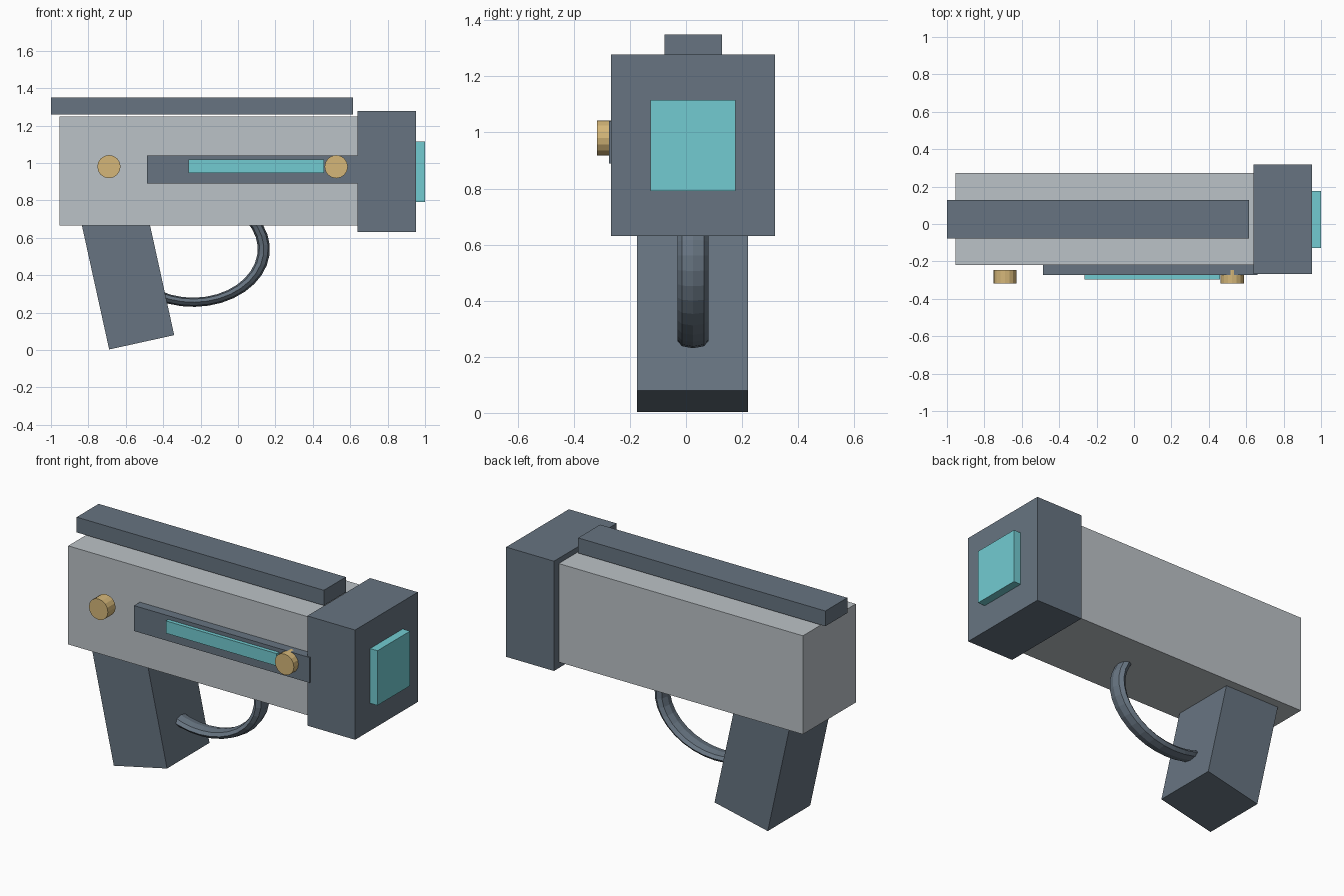
import bpy, bmesh, math
from mathutils import Matrix, Vector

if "Cube" in bpy.data.objects:
    bpy.data.objects.remove(bpy.data.objects["Cube"])

MID_Y = 0.025  # symmetry plane of the main parts


def material(name, rgb):
    m = bpy.data.materials.new(name)
    m.diffuse_color = (*rgb, 1)
    m.use_nodes = True
    m.node_tree.nodes["Principled BSDF"].inputs["Base Color"].default_value = m.diffuse_color
    return m


SLATE = material("slate", (0.135, 0.175, 0.22))
CYAN = material("cyan", (0.17, 0.60, 0.64))
BRASS = material("brass", (0.66, 0.47, 0.19))
LIGHT = material("light_grey", (0.50, 0.54, 0.57))


def finish(name, bm, mat):
    bmesh.ops.recalc_face_normals(bm, faces=bm.faces)
    me = bpy.data.meshes.new(name)
    bm.to_mesh(me)
    bm.free()
    me.materials.append(mat)
    ob = bpy.data.objects.new(name, me)
    bpy.context.collection.objects.link(ob)
    return ob


def box(name, x, y, z, mat):
    lo, hi = Vector((x[0], y[0], z[0])), Vector((x[1], y[1], z[1]))
    bm = bmesh.new()
    bmesh.ops.create_cube(bm, size=1)
    bmesh.ops.scale(bm, vec=hi - lo, verts=bm.verts)
    ob = finish(name, bm, mat)
    ob.location = (lo + hi) / 2
    return ob


def knob(name, x, z):
    bm = bmesh.new()
    bmesh.ops.create_cone(bm, cap_ends=True, segments=16, radius1=0.062, radius2=0.062,
                          depth=0.072, matrix=Matrix.Rotation(math.pi / 2, 4, 'X'))
    ob = finish(name, bm, BRASS)
    ob.location = (x, -0.281, z)


# Main housing, muzzle block and glowing lens
box("body", (-0.955, 0.66), (-0.22, 0.273), (0.665, 1.247), LIGHT)
box("muzzle_block", (0.64, 0.952), (-0.267, 0.318), (0.63, 1.278), SLATE)
box("muzzle_lens", (0.93, 1.0), (-0.127, 0.177), (0.792, 1.115), CYAN)

# Top rail, floating just above the housing
box("top_rail", (-1.0, 0.615), (-0.077, 0.128), (1.26, 1.35), SLATE)

# Side panel with energy strip and two knobs
box("side_panel", (-0.487, 0.66), (-0.274, -0.2), (0.89, 1.04), SLATE)
box("energy_strip", (-0.264, 0.46), (-0.296, -0.26), (0.945, 1.018), CYAN)
knob("rear_knob", -0.69, 0.98)
knob("front_knob", 0.525, 0.98)

# Grip, tilted about the middle of its base and let into the housing
grip = box("grip", (-0.178, 0.178), (-0.198, 0.198), (0, 0.72), SLATE)
for v in grip.data.vertices:
    v.co.z += 0.36
grip.location = (-0.515, MID_Y - 0.002, 0.041)
grip.rotation_euler.y = -math.radians(12.4)

# Trigger guard: octagonal section swept along an elliptical arc
bm = bmesh.new()
ring = [bm.verts.new((1 + 0.086 * math.cos(a), 0.055 * math.sin(a), 0))
        for a in (i * math.tau / 8 for i in range(8))]
edges = [bm.edges.new((ring[i], ring[(i + 1) % 8])) for i in range(8)]
bmesh.ops.rotate(bm, cent=(0, 0, 0), verts=ring,
                 matrix=Matrix.Rotation(-math.radians(35), 3, 'Y'))
bmesh.ops.spin(bm, geom=ring + edges, cent=(0, 0, 0), axis=(0, 1, 0),
               angle=math.radians(165), steps=16)
bmesh.ops.holes_fill(bm, edges=bm.edges, sides=8)
bmesh.ops.scale(bm, vec=(0.378, 1, 0.285), verts=bm.verts)
guard = finish("trigger_guard", bm, SLATE)
guard.location = (-0.24, MID_Y, 0.54)
